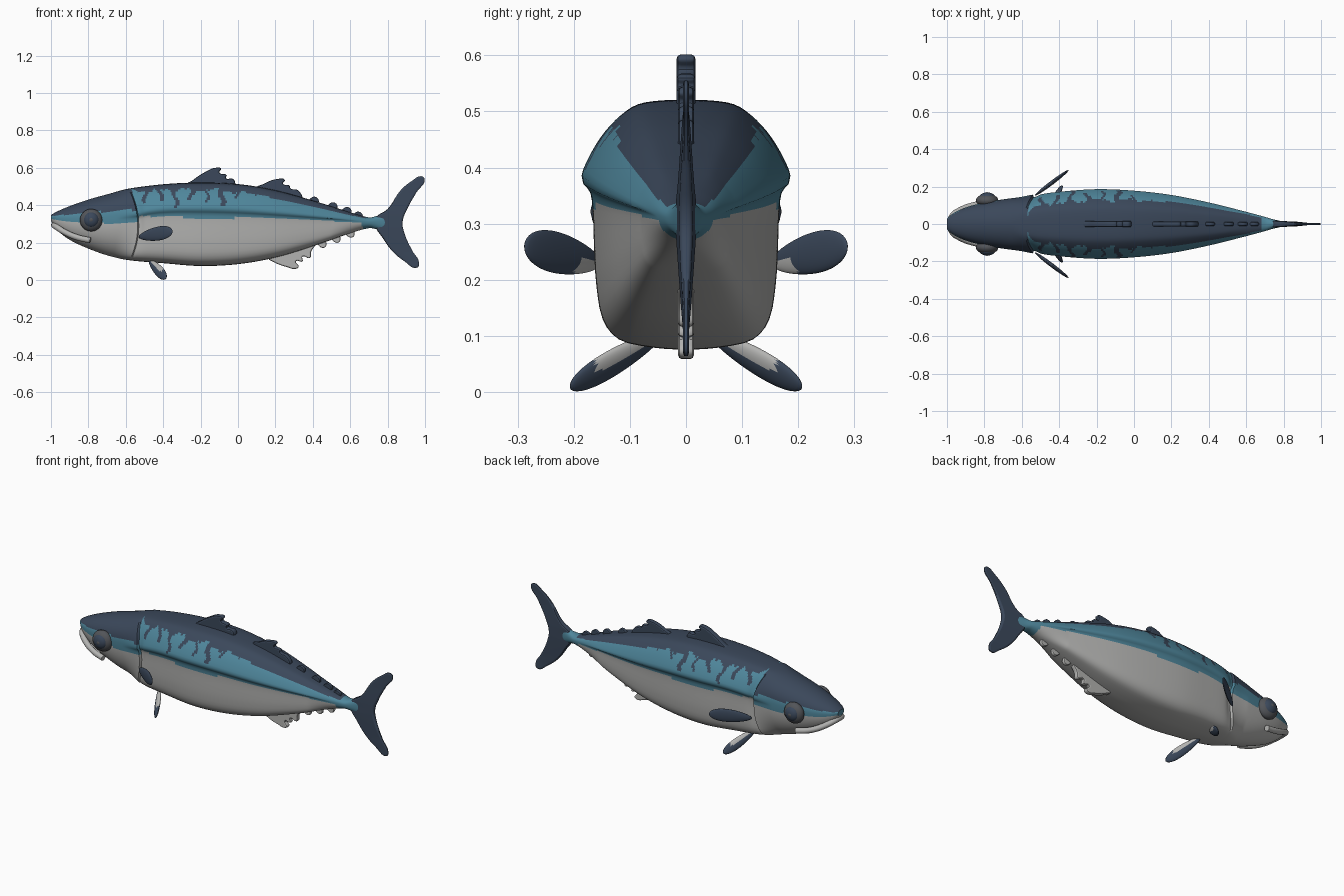
import bpy, bmesh, math
from mathutils import Vector, Matrix

if "Cube" in bpy.data.objects:
    bpy.data.objects.remove(bpy.data.objects["Cube"])


def material(name, rgb):
    m = bpy.data.materials.new(name)
    m.diffuse_color = (*rgb, 1)
    m.use_nodes = True
    m.node_tree.nodes["Principled BSDF"].inputs["Base Color"].default_value = m.diffuse_color
    return m


NAVY = material("navy", (0.043, 0.064, 0.103))
TEAL = material("teal", (0.078, 0.24, 0.33))
PALE = material("pale grey", (0.45, 0.45, 0.44))
DARK = material("dark grey", (0.085, 0.09, 0.1))


def linear(xs, ys, x):
    for i in range(len(xs) - 1):
        if x <= xs[i + 1]:
            f = max(0, (x - xs[i]) / (xs[i + 1] - xs[i]))
            return ys[i] + f * (ys[i + 1] - ys[i])
    return ys[-1]


def smooth(xs, ys, x):
    """Hermite curve through the points."""
    n = len(xs)
    i = max(k for k in range(n - 1) if xs[k] <= x or k == 0)

    def slope(k):
        a, b = max(k - 1, 0), min(k + 1, n - 1)
        return (ys[b] - ys[a]) / (xs[b] - xs[a])
    h = xs[i + 1] - xs[i]
    t = min(max((x - xs[i]) / h, 0), 1)
    return ((2*t**3 - 3*t*t + 1) * ys[i] + (t**3 - 2*t*t + t) * h * slope(i)
            + (3*t*t - 2*t**3) * ys[i + 1] + (t**3 - t*t) * h * slope(i + 1))


def finish(bm, name, mats, angle=40):
    bmesh.ops.recalc_face_normals(bm, faces=bm.faces)
    me = bpy.data.meshes.new(name)
    bm.to_mesh(me)
    bm.free()
    for m in mats:
        me.materials.append(m)
    ob = bpy.data.objects.new(name, me)
    bpy.context.collection.objects.link(ob)
    shade(ob, angle)
    return ob


def shade(ob, angle):
    bpy.ops.object.select_all(action='DESELECT')
    ob.select_set(True)
    bpy.context.view_layer.objects.active = ob
    bpy.ops.object.shade_smooth_by_angle(angle=math.radians(angle))


# Body outline by length: back, belly, half width, height of the side ridge
X = [-1, -.97, -.9, -.8, -.7, -.6, -.4, -.2, 0, .2, .4, .6, .7, .74, .785]
TOP = [.348, .365, .395, .43, .458, .485, .512, .521, .513, .48, .425, .362, .335, .342, .358]
LOW = [.315, .27, .215, .168, .132, .108, .09, .075, .085, .12, .18, .25, .277, .272, .262]
WID = [.028, .055, .088, .115, .132, .147, .172, .186, .178, .155, .115, .065, .038, .026, .016]
RIDGE = [.335, .33, .328, .33, .338, .355, .382, .386, .38, .365, .345, .323, .31, .308, .308]
# Half cross section: share of width, share of height from ridge
SY = [0, .24, .46, .62, .77, .9, 1, .915, .89, .88, .86, .8, .64, .33, 0]
SZ = [1, .99, .94, .8, .59, .32, 0, -.1, -.24, -.42, -.62, -.82, -.94, -.985, -1]
HALF, ROWS = 42, 260

# Colour borders along the body
BX = [-1, -.8, -.576, -.57, -.2, .2, .5, .66, .69]
BELLY = [.325, .302, .305, .343, .333, .33, .315, .305, .2]
NX = [-1, -.8, -.576, -.57, -.2, 0, .2, .4, .6, .68, .7]
BACK = [.342, .36, .376, .475, .487, .472, .437, .39, .347, .33, .5]


def body_colour(x, z):
    if z < linear(BX, BELLY, x):
        return 2
    back = linear(NX, BACK, x)
    if -.57 < x < .1:
        back += .009 * math.sin(41 * x) + .005 * math.sin(97 * x)
        for k in range(7):  # wavy bars down the flank
            mid = -.5 + .083 * k + .012 * math.sin(70 * z + 2 * k)
            if abs(x - mid) < .011 + .005 * math.sin(3 * k) and z > .412 + .022 * math.sin(2.3 * k):
                return 0
    return 0 if z > back else 1


def build_body():
    bm = bmesh.new()
    idx = list(range(len(SY)))
    half = []
    for j in range(HALF + 1):
        u = j * (len(SY) - 1) / HALF
        half.append((max(smooth(idx, SY, u), 0), smooth(idx, SZ, u)))
    section = half + [(-a, b) for a, b in reversed(half[1:-1])]
    rows = []
    for i in range(ROWS + 1):
        x = -1 + 1.785 * i / ROWS
        top, low, wid, mid = (smooth(X, t, x) for t in (TOP, LOW, WID, RIDGE))
        # gill cover flares, then steps in
        if x < -.576:
            wid *= 1 + .05 * math.exp(-((x + .576) / .05) ** 2)
        else:
            wid *= 1 - .05 * math.exp(-((x + .576) / .05) ** 2)
        # head and tail stalk have a rounder section
        r = min(max((-.56 - x) / .1, (x - .5) / .15, 0), 1)
        ring = []
        for a, b in section:
            oval = math.copysign(max(1 - abs(b) ** 2.3, 0) ** .5, a)
            a = a + (oval - a) * r if abs(a) > 1e-5 else 0
            z = mid + b * ((top - mid) if b > 0 else (mid - low))
            bulge = .045 * (1 - ((z - .29) / .19) ** 2) * math.exp(-((x + .585) / .07) ** 2)
            ring.append(bm.verts.new((x + bulge, a * wid, z)))
        rows.append(ring)
    n = len(section)
    for i in range(ROWS):
        x = -1 + 1.785 * (i + .5) / ROWS
        for j in range(n):
            k = (j + 1) % n
            f = bm.faces.new((rows[i][j], rows[i][k], rows[i + 1][k], rows[i + 1][j]))
            f.material_index = body_colour(x, f.calc_center_median().z)
    for ring in (rows[0], rows[-1]):
        bm.faces.new(ring).material_index = 1
    finish(bm, "body", [NAVY, TEAL, PALE], 35)


def curve_mesh(name, pts, mat, dims, closed, **settings):
    cu = bpy.data.curves.new(name + "_path", 'CURVE')
    cu.dimensions = dims
    for k, v in settings.items():
        setattr(cu, k, v)
    sp = cu.splines.new('BEZIER')
    sp.bezier_points.add(len(pts) - 1)
    for p, co in zip(sp.bezier_points, pts):
        p.co = (*co, 0)[:3]
        p.handle_left_type = p.handle_right_type = 'AUTO'
    sp.use_cyclic_u = closed
    sp.resolution_u = 5
    tmp = bpy.data.objects.new(name + "_path", cu)
    bpy.context.collection.objects.link(tmp)
    bpy.context.view_layer.update()
    me = bpy.data.meshes.new_from_object(tmp.evaluated_get(bpy.context.evaluated_depsgraph_get()))
    bpy.data.objects.remove(tmp)
    me.name = name
    me.materials.clear()
    me.materials.append(mat)
    ob = bpy.data.objects.new(name, me)
    bpy.context.collection.objects.link(ob)
    return ob


def flat_fin(name, pts, mat, thick=.012, taper=None):
    """Upright fin on the centre plane from an x, z outline."""
    b = thick * .5
    ob = curve_mesh(name, pts, mat, '2D', True, fill_mode='BOTH', extrude=thick - b,
                    bevel_depth=b, bevel_resolution=1, offset=-b)
    for v in ob.data.vertices:
        x, z, y = v.co
        v.co = (x, -y * (taper(x, z) if taper else 1), z)
    shade(ob, 40)


def blade(name, root, tip, across, width, thick, mats, rule):
    """Thin leaf shaped fin, mirrored to both sides."""
    for side, sy in (("left", 1), ("right", -1)):
        a, b = Vector(root), Vector(tip)
        u = (b - a).normalized()
        w = Vector(across)
        w = (w - u * w.dot(u)).normalized()
        v = w.cross(u)
        bm = bmesh.new()
        bmesh.ops.create_uvsphere(bm, u_segments=32, v_segments=20, radius=1)
        for f in bm.faces:
            f.material_index = int(rule(f.calc_center_median()))
        for vert in bm.verts:
            p = vert.co.copy()
            wide = width * (1 + .25 * p.x)
            q = (a + b) / 2 + u * p.x * (b - a).length / 2 + v * p.y * thick + w * p.z * wide
            vert.co = (q.x, q.y * sy, q.z)
        finish(bm, f"{name}_{side}", mats, 60)


def ball(name, loc, scale, mat):
    bm = bmesh.new()
    bmesh.ops.create_uvsphere(bm, u_segments=28, v_segments=16, radius=1,
                              matrix=Matrix.Translation(loc) @ Matrix.Diagonal((*scale, 1)))
    finish(bm, name, [mat], 60)


build_body()

# Lower lip wraps round the snout
side = [(-.79, .113, .212), (-.86, .1, .228), (-.93, .074, .258), (-.975, .04, .287)]
lip = curve_mesh("lower_lip", side + [(-.984, 0, .293)] + [(x, -y, z) for x, y, z in reversed(side)],
                 PALE, '3D', False, bevel_depth=.016, bevel_resolution=3, use_fill_caps=True)
shade(lip, 60)

# Bulging eyes with a raised iris and pupil
for s, label in ((1, "left"), (-1, "right")):
    ball("eye_" + label, (-.785, s * .125, .32), (.06, .036, .06), DARK)
    ball("iris_" + label, (-.785, s * .142, .322), (.042, .027, .042), NAVY)
    ball("pupil_" + label, (-.785, s * .155, .322), (.02, .015, .02), DARK)

# Paired fins
blade("pectoral_fin", (-.53, .152, .23), (-.35, .288, .262), (0, 0, 1), .036, .011,
      [NAVY, PALE], lambda c: c.x < -.3 and c.z < 0 and c.y < 0)
blade("pelvic_fin", (-.475, .04, .105), (-.385, .207, .008), (.5, .2, .6), .027, .012,
      [NAVY, PALE], lambda c: c.x < .45 and c.z > .15)

# Back fins
flat_fin("first_back_fin", [(-.28, .5), (-.24, .535), (-.18, .575), (-.12, .6), (-.09, .595), (-.1, .575),
                            (-.06, .56), (-.065, .545), (-.025, .54), (-.02, .5), (-.15, .49)], NAVY, .017)
flat_fin("second_back_fin", [(.09, .48), (.14, .515), (.21, .54), (.25, .535), (.24, .515), (.275, .505),
                             (.28, .49), (.32, .48), (.34, .43), (.2, .44)], NAVY, .014)
for i, (x, z) in enumerate([(.41, .43), (.51, .4), (.585, .375), (.645, .35)]):
    flat_fin(f"back_finlet_{i + 1}", [(x - .035, z - .03), (x - .015, z + .012), (x + .01, z + .012),
                                      (x + .022, z - .012), (x, z - .04)], NAVY, .01)

# Belly fins
flat_fin("belly_fin", [(.16, .125), (.2, .092), (.26, .07), (.31, .06), (.325, .072), (.31, .1), (.345, .1),
                       (.345, .125), (.385, .118), (.39, .15), (.41, .2), (.28, .17)], PALE, .014)
for i, (x, z) in enumerate([(.45, .185), (.525, .212), (.6, .24)]):
    flat_fin(f"belly_finlet_{i + 1}", [(x - .03, z + .04), (x - .015, z - .005), (x + .015, z - .01),
                                       (x + .022, z + .015), (x, z + .05)], PALE, .01)

# Forked tail, thick at the stalk and thin at the tips
flat_fin("tail_fin", [(.735, .33), (.8, .38), (.87, .48), (.93, .53), (.98, .555), (.998, .54), (.955, .47),
                      (.905, .38), (.88, .31), (.89, .25), (.93, .16), (.968, .09), (.958, .066), (.89, .1),
                      (.82, .16), (.77, .23), (.735, .285)], NAVY, .018,
         lambda x, z: max(.3, 1 - 3.2 * max(0, math.hypot(x - .74, z - .31) - .03)))
